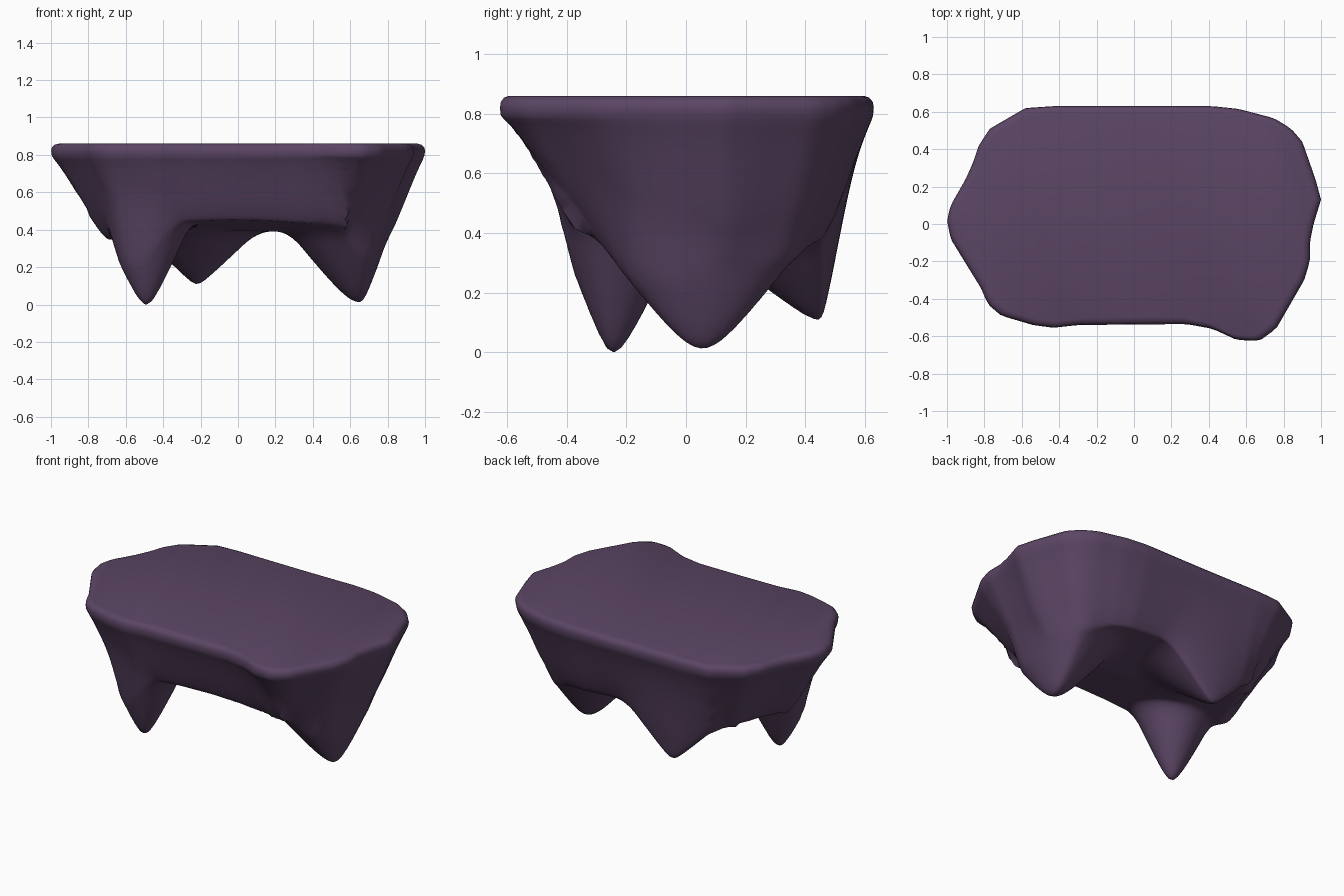
import bpy, bmesh, math
from mathutils import Vector, kdtree

if "Cube" in bpy.data.objects:
    bpy.data.objects.remove(bpy.data.objects["Cube"])

TOP, RIM = 0.86, 0.795

# Rim outline seen from above: x, y, width of the sloping side below it
OUTLINE = [
    (1.0, .13, .20), (.97, .24, .20), (.9, .44, .22), (.84, .51, .22), (.75, .565, .22),
    (.56, .615, .20), (.42, .63, .18), (-.43, .63, .17), (-.58, .62, .22), (-.77, .51, .28),
    (-.83, .42, .30), (-.86, .33, .30), (-.9, .24, .32), (-.98, .1, .33), (-1.0, .02, .33),
    (-.98, -.08, .31), (-.82, -.34, .22), (-.78, -.43, .20), (-.71, -.49, .20),
    (-.54, -.54, .18), (-.43, -.555, .16), (-.3, -.54, .15), (.28, -.535, .17),
    (.42, -.56, .20), (.55, -.62, .30), (.67, -.625, .36), (.76, -.56, .34),
    (.91, -.3, .26), (.94, -.2, .22), (.94, -.1, .20), (.96, 0, .20)]

# Legs: tip x, y, z, slopes towards -x, +x, -y, +y, and bluntness
LEGS = [(-.49, -.245, .0, 2.1, 2.2, 2.7, 2.1, .10),
        (.65, .055, .013, 1.25, 2.9, 1.3, 1.3, .11),
        (-.22, .445, .11, 1.0, .95, .75, 2.2, .03)]


def resample(points, count):
    """Evenly spaced points along the closed outline."""
    pts = [Vector(p) for p in points]
    segs = [(a, b, (b.xy - a.xy).length) for a, b in zip(pts, pts[1:] + pts[:1])]
    step = sum(s[2] for s in segs) / count
    out, pos = [], 0.0
    for a, b, length in segs:
        while pos < length and len(out) < count:
            out.append(a.lerp(b, pos / length))
            pos += step
        pos -= length
    return out


rim = resample(OUTLINE, 150)
dense = resample(OUTLINE, 1200)
tree = kdtree.KDTree(len(dense))
for i, p in enumerate(dense):
    tree.insert((p.x, p.y, 0), i)
tree.balance()


def smooth_min(a, b, k=0.08):
    h = max(k - abs(a - b), 0) / k
    return min(a, b) - h * h * k * 0.25


def underside(x, y):
    """Belly with three drooping legs, rising to the rim near the edge."""
    # belly is arched and highest along the front
    z = 0.395 + 0.16 * min(max(-y - 0.02, 0), 0.45) - 0.12 * min(x * x, 0.4)
    for lx, ly, tip, xn, xp, yn, yp, blunt in LEGS:
        dx, dy = x - lx, y - ly
        r = math.hypot(dx * (xp if dx > 0 else xn), dy * (yp if dy > 0 else yn))
        z = smooth_min(z, tip + math.hypot(r, blunt) - blunt)
    _, i, d = tree.find((x, y, 0))
    s = min(d / dense[i].z, 1)
    rise = 0.7 * (1 - s) ** 1.2 + 0.3 * (1 - s * s * (3 - 2 * s))
    return max(z + (RIM - z) * rise, 0)


# One skin: flat top, rounded rim, then rings running in to the belly centre
bm = bmesh.new()
centre = Vector((0, 0.03))
rings = []
for inset, z in [(.04, TOP), (.018, TOP - .006), (.004, TOP - .02), (0, TOP - .04)]:
    ring = []
    for p in rim:
        v = p.xy - centre
        q = centre + v * (1 - inset / v.length)
        ring.append(bm.verts.new((q.x, q.y, z)))
    rings.append(ring)
LEVELS = 75
for k in range(LEVELS):
    t = 1 - k / LEVELS
    ring = []
    for p in rim:
        q = centre + (p.xy - centre) * (t if k else 0.996)
        z = RIM if k == 0 else underside(q.x, q.y)
        ring.append(bm.verts.new((q.x, q.y, z)))
    rings.append(ring)
n = len(rim)
bm.faces.new(rings[0])
for a, b in zip(rings, rings[1:]):
    for i in range(n):
        j = (i + 1) % n
        bm.faces.new((a[i], b[i], b[j], a[j]))
tip = bm.verts.new((centre.x, centre.y, underside(*centre)))
for i in range(n):
    bm.faces.new((rings[-1][i], tip, rings[-1][(i + 1) % n]))
bmesh.ops.recalc_face_normals(bm, faces=bm.faces)

mesh = bpy.data.meshes.new("stump_table")
bm.to_mesh(mesh)
bm.free()
table = bpy.data.objects.new("stump_table", mesh)
bpy.context.collection.objects.link(table)

mat = bpy.data.materials.new("dusky purple")
mat.diffuse_color = (0.105, 0.06, 0.128, 1)
mat.use_nodes = True
mat.node_tree.nodes["Principled BSDF"].inputs["Base Color"].default_value = mat.diffuse_color
mesh.materials.append(mat)

bpy.context.view_layer.objects.active = table
table.select_set(True)
bpy.ops.object.shade_smooth_by_angle(angle=math.radians(50))
